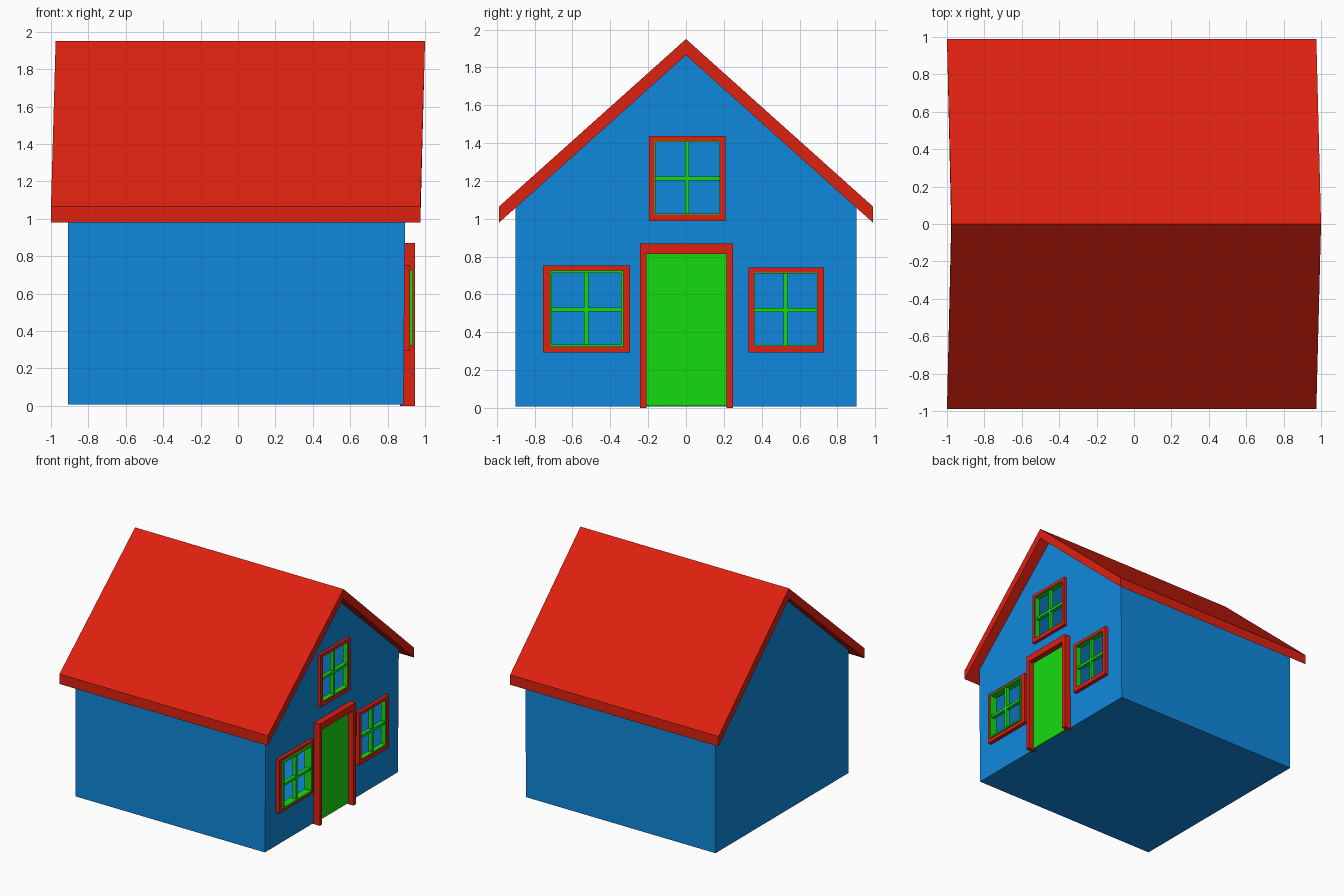
import bpy, bmesh

if "Cube" in bpy.data.objects:
    bpy.data.objects.remove(bpy.data.objects["Cube"])


def material(name, rgb):
    m = bpy.data.materials.new(name)
    m.diffuse_color = (*rgb, 1)
    m.use_nodes = True
    m.node_tree.nodes["Principled BSDF"].inputs["Base Color"].default_value = m.diffuse_color
    return m


RED = material("red", (0.73, 0.015, 0.005))
BLUE = material("blue", (0.005, 0.25, 0.72))
GREEN = material("green", (0.008, 0.71, 0.005))


def prism(name, profile, x0, x1, mat):
    """Extrude a (y, z) profile along x; x0 and x1 give the end x at height z."""
    bm = bmesh.new()
    a = [bm.verts.new((x0(z), y, z)) for y, z in profile]
    b = [bm.verts.new((x1(z), y, z)) for y, z in profile]
    n = len(profile)
    bm.faces.new(a)
    bm.faces.new(b)
    for i in range(n):
        j = (i + 1) % n
        bm.faces.new((a[i], a[j], b[j], b[i]))
    bmesh.ops.recalc_face_normals(bm, faces=bm.faces)
    me = bpy.data.meshes.new(name)
    bm.to_mesh(me)
    bm.free()
    me.materials.append(mat)
    ob = bpy.data.objects.new(name, me)
    bpy.context.collection.objects.link(ob)
    return ob


def box(name, x, y, z, mat):
    profile = [(y[0], z[0]), (y[1], z[0]), (y[1], z[1]), (y[0], z[1])]
    return prism(name, profile, lambda _: x[0], lambda _: x[1], mat)


def frame(name, x, outer, inner, mat):
    """Rectangular frame; outer and inner are (y0, y1, z0, z1)."""
    a0, a1, c0, c1 = outer
    b0, b1, d0, d1 = inner
    box(name + "_bottom", x, (a0, a1), (c0, d0), mat)
    box(name + "_top", x, (a0, a1), (d1, c1), mat)
    box(name + "_left", x, (a0, b0), (d0, d1), mat)
    box(name + "_right", x, (b1, a1), (d0, d1), mat)


def cut(target, cutter):
    cutter.hide_render = True
    cutter.hide_viewport = True
    mod = target.modifiers.new("cut", 'BOOLEAN')
    mod.operation = 'DIFFERENCE'
    mod.solver = 'EXACT'
    mod.object = cutter


# hollow walls, the door gable leans out slightly
walls = prism("walls",
              [(-0.9, 0.008), (0.9, 0.008), (0.9, 1.067), (0, 1.87), (-0.9, 1.067)],
              lambda z: -0.91, lambda z: 0.885 + 0.008 * z, BLUE)
room = prism("room_cutter",
             [(-0.88, 0.028), (0.88, 0.028), (0.88, 1.057), (0, 1.842), (-0.88, 1.057)],
             lambda z: -0.89, lambda z: 0.865 + 0.008 * z, BLUE)
cut(walls, room)

# roof, the ridge sits slightly forward of the eaves
prism("roof",
      [(-0.988, 0.98), (0, 1.865), (0.988, 0.98), (0.988, 1.065), (0, 1.95), (-0.988, 1.065)],
      lambda z: -1.0 + 0.025 * max(0, z - 1.065) / 0.885,
      lambda z: 0.975 + 0.025 * max(0, z - 1.065) / 0.885, RED)

# windows: outer rectangle, opening, green lining front x, lining width
windows = {
    "left_window": ((-0.755, -0.295, 0.293, 0.752), (-0.72, -0.33, 0.323, 0.727), 0.935, 0.013),
    "right_window": ((0.33, 0.73, 0.293, 0.742), (0.359, 0.696, 0.328, 0.715), 0.915, 0.004),
    "upper_window": ((-0.195, 0.21, 0.988, 1.437), (-0.166, 0.181, 1.023, 1.41), 0.915, 0.004),
}
for name, (outer, hole, front, w) in windows.items():
    y0, y1, z0, z1 = hole
    cut(walls, box(name + "_cutter", (0.8, 1.0), (y0, y1), (z0, z1), BLUE))
    frame(name + "_frame", (0.88, 0.92), outer, hole, RED)
    inner = (y0 + w, y1 - w, z0 + w, z1 - w)
    frame(name + "_lining", (0.87, front), hole, inner, GREEN)
    # crossing glazing bars
    cy, cz = (y0 + y1) / 2 - 0.002, (z0 + z1) / 2 - 0.004
    bar = (front - 0.04, front - 0.008)
    box(name + "_upright_bar", bar, (cy - 0.011, cy + 0.011), (inner[2], inner[3]), GREEN)
    box(name + "_cross_bar", bar, (inner[0], inner[1]), (cz - 0.011, cz + 0.011), GREEN)

# door and its surround
box("door", (0.87, 0.897), (-0.212, 0.215), (0.01, 0.818), GREEN)
box("door_jamb_left", (0.867, 0.945), (-0.242, -0.21), (0, 0.813), RED)
box("door_jamb_right", (0.867, 0.945), (0.213, 0.248), (0, 0.813), RED)
box("door_lintel", (0.867, 0.945), (-0.242, 0.248), (0.813, 0.87), RED)
